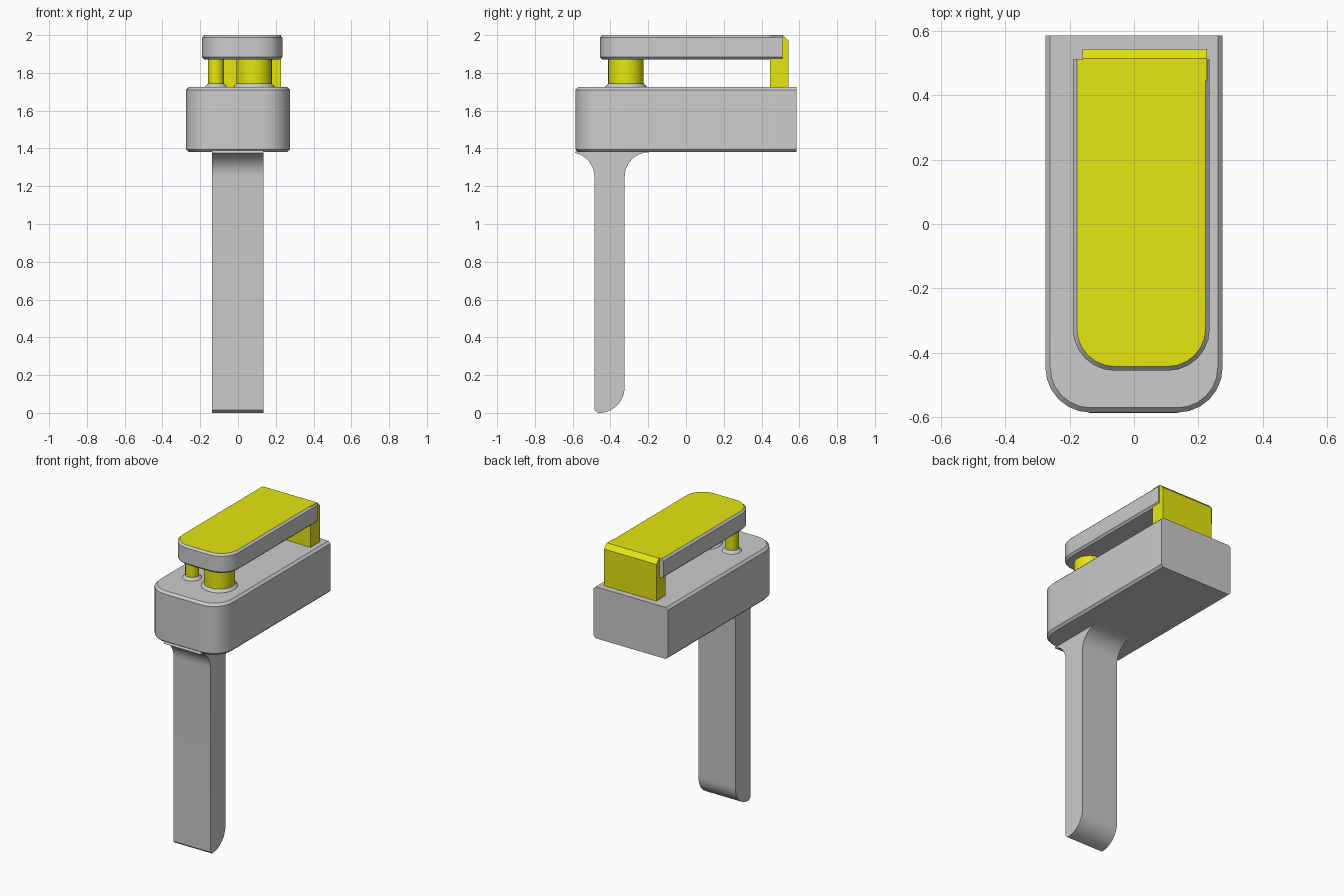
import bpy, bmesh
from math import sin, cos, pi

if "Cube" in bpy.data.objects:
    bpy.data.objects.remove(bpy.data.objects["Cube"])


def material(name, color):
    m = bpy.data.materials.new(name)
    m.use_nodes = True
    m.diffuse_color = color
    m.node_tree.nodes["Principled BSDF"].inputs["Base Color"].default_value = color
    return m


GREY = material("light grey", (0.6, 0.6, 0.6, 1))
YELLOW = material("yellow", (0.79, 0.79, 0.005, 1))


def loft(name, rings, mats, top_index=0):
    """Bridge matching rings of points and cap both ends."""
    bm = bmesh.new()
    loops = [[bm.verts.new(p) for p in ring] for ring in rings]
    n = len(loops[0])
    for a, b in zip(loops, loops[1:]):
        for i in range(n):
            j = (i + 1) % n
            bm.faces.new((a[i], a[j], b[j], b[i]))
    bm.faces.new(loops[0][::-1])
    bm.faces.new(loops[-1]).material_index = top_index
    bmesh.ops.recalc_face_normals(bm, faces=bm.faces)
    mesh = bpy.data.meshes.new(name)
    bm.to_mesh(mesh)
    bm.free()
    for m in mats:
        mesh.materials.append(m)
    obj = bpy.data.objects.new(name, mesh)
    bpy.context.collection.objects.link(obj)
    bpy.ops.object.select_all(action="DESELECT")
    obj.select_set(True)
    bpy.context.view_layer.objects.active = obj
    bpy.ops.object.shade_smooth_by_angle(angle=pi / 9)
    return obj


def arc(cx, cy, r, start, end, steps=6):
    angles = [start + (end - start) * i / steps for i in range(steps + 1)]
    return [(cx + r * cos(a), cy + r * sin(a)) for a in angles]


def slab(name, x0, x1, y0, y1, z0, z1, r, bevel, mats, top_index=0):
    """Plate with rounded front corners, square back and bevelled rims."""
    rings = []
    for z, inset in ((z0, bevel), (z0 + bevel, 0), (z1 - bevel, 0), (z1, bevel)):
        q = r - inset
        outline = [(x0 + inset, y1)]
        outline += arc(x0 + r, y0 + r, q, pi, 1.5 * pi)
        outline += arc(x1 - r, y0 + r, q, 1.5 * pi, 2 * pi)
        outline.append((x1 - inset, y1))
        rings.append([(x, y, z) for x, y in outline])
    return loft(name, rings, mats, top_index)


def extrude_x(name, profile, x0, x1, mat):
    return loft(name, [[(x, y, z) for y, z in profile] for x in (x0, x1)], [mat])


def peg(name, x, y, rings, mat):
    return loft(name, [[(px, py, z) for px, py in arc(x, y, r, 0, 2 * pi, 32)[:-1]]
                       for r, z in rings], [mat])


# Main body and raised cover with a coloured top
slab("body", -0.275, 0.275, -0.585, 0.585, 1.38, 1.725, 0.14, 0.015, [GREY])
slab("cover", -0.19, 0.235, -0.455, 0.51, 1.87, 2.0, 0.13, 0.013, [GREY, YELLOW], 1)

# Chamfered block joining the cover to the body at the back
extrude_x("back_block", [(0.445, 1.72), (0.543, 1.72), (0.543, 1.97), (0.513, 2.0), (0.445, 2.0)],
          -0.16, 0.227, YELLOW)

# Two pegs with flared collars
for side, x, r in (("small", -0.117, 0.042), ("large", 0.085, 0.094)):
    peg(side + "_peg", x, -0.318, [(r, 1.72), (r, 1.88)], YELLOW)
    peg(side + "_collar", x, -0.318, [(r + 0.018, 1.72), (r + 0.016, 1.727), (r + 0.001, 1.743)], GREY)

# Leg with filleted top and rounded foot
leg = arc(-0.615, 1.25, 0.13, 0.43 * pi, 0, 8)
leg += [(-0.485, 0.015), (-0.468, 0)]
leg += arc(-0.46, 0.135, 0.135, -0.48 * pi, 0, 8)
leg += arc(-0.195, 1.25, 0.13, pi, 0.5 * pi, 8)
leg += [(-0.195, 1.39), (-0.58, 1.39)]
extrude_x("leg", leg, -0.138, 0.135, GREY)
